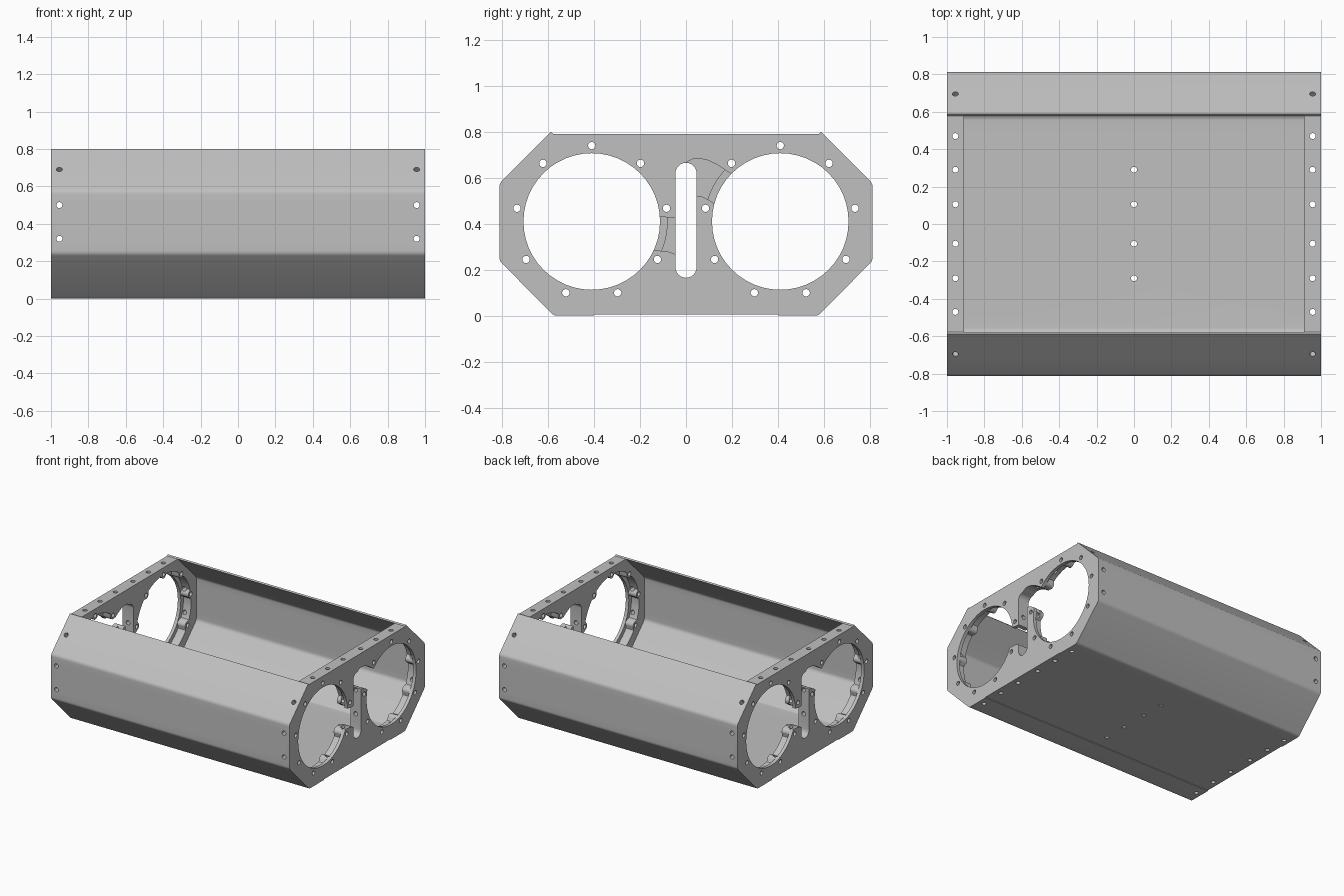
import bpy, bmesh, math
from mathutils import Matrix, Vector

cube = bpy.data.objects.get("Cube")
if cube:
    bpy.data.objects.remove(cube, do_unlink=True)

SHEET = 0.012          # skin thickness
BORE_Y, BORE_Z = 0.41, 0.41
BORE_R, SCREW_R, HOLE_R = 0.297, 0.33, 0.016
END_IN = 0.91          # inner face of the end plates
SCREW_ANGLES = [math.radians(90 + 40 * i) for i in range(9)]

metal = bpy.data.materials.new("light grey metal")
grey = (0.527, 0.527, 0.527, 1.0)
metal.use_nodes = True
metal.diffuse_color = grey
metal.node_tree.nodes["Principled BSDF"].inputs["Base Color"].default_value = grey


def add_prism(bm, points, x0, x1):
    """Closed (y, z) outline extruded along x."""
    a = [bm.verts.new((x0, y, z)) for y, z in points]
    b = [bm.verts.new((x1, y, z)) for y, z in points]
    n = len(points)
    bm.faces.new(a)
    bm.faces.new(b[::-1])
    for i in range(n):
        j = (i + 1) % n
        bm.faces.new((a[i], b[i], b[j], a[j]))


def add_drill(bm, centre, direction, length):
    rot = Vector(direction).to_track_quat('Z', 'Y').to_matrix().to_4x4()
    bmesh.ops.create_cone(bm, cap_ends=True, segments=16, radius1=HOLE_R,
                          radius2=HOLE_R, depth=length,
                          matrix=Matrix.Translation(centre) @ rot)


def finish(bm, name):
    bmesh.ops.recalc_face_normals(bm, faces=bm.faces[:])
    mesh = bpy.data.meshes.new(name)
    bm.to_mesh(mesh)
    bm.free()
    mesh.materials.append(metal)
    obj = bpy.data.objects.new(name, mesh)
    bpy.context.collection.objects.link(obj)
    return obj


def cut(obj, fill):
    """Subtract the solids that fill(bm) creates."""
    bm = bmesh.new()
    fill(bm)
    cutter = finish(bm, "cutter")
    cutter.hide_render = True
    mod = obj.modifiers.new("cut", 'BOOLEAN')
    mod.operation, mod.solver, mod.object = 'DIFFERENCE', 'EXACT', cutter
    dg = bpy.context.evaluated_depsgraph_get()
    mesh = bpy.data.meshes.new_from_object(obj.evaluated_get(dg))
    obj.modifiers.clear()
    obj.data = mesh
    bpy.data.objects.remove(cutter, do_unlink=True)


def circle(cy, cz, r, n=48):
    return [(cy + r * math.cos(2 * math.pi * i / n),
             cz + r * math.sin(2 * math.pi * i / n)) for i in range(n)]


def section(t):
    """Open octagonal section offset inward by t, with softened bends."""
    m = t * math.tan(math.pi / 8)
    e = t * math.sqrt(0.5)
    half = [(0.587 - e, 0.8 - e), (0.812 - t, 0.575 - m),
            (0.812 - t, 0.24 + m), (0.575 - m, t)]
    pts = half + [(-y, z) for y, z in reversed(half)]
    out = [pts[0]]
    for p, c, n in zip(pts, pts[1:], pts[2:]):
        p, c, n = Vector(p), Vector(c), Vector(n)
        a = c + (p - c).normalized() * 0.016
        b = c + (n - c).normalized() * 0.016
        for k in range(5):
            u = k / 4
            out.append(tuple(a * (1 - u) ** 2 + c * 2 * u * (1 - u) + b * u * u))
    return out + [pts[-1]]


# Drill patterns shared by skin and end plates
def vertical_drills(bm):
    for sx in (-1, 0, 1):
        for y in (0.105, 0.29, 0.47)[:3 if sx else 2]:
            for sy in (-1, 1):
                add_drill(bm, (sx * 0.955, sy * y, 0.4), (0, 0, 1), 1.2)


def cross_drills(bm):
    for sx in (-1, 1):
        for z in (0.32, 0.5):
            add_drill(bm, (sx * 0.955, 0, z), (0, 1, 0), 2)


def corner_drills(bm):
    for sx in (-1, 1):
        for sy in (-1, 1):
            add_drill(bm, (sx * 0.955, sy * 0.695, 0.69), (0, sy, 1), 0.12)


# Folded skin: front, floor and back in one bent sheet
bm = bmesh.new()
add_prism(bm, section(0) + section(SHEET)[::-1], -1, 1)
skin = finish(bm, "folded_skin")
recess = [(-0.4, -0.1), (0.4, -0.1), (0.4, 0.005), (-0.4, 0.005)]
cut(skin, lambda b: add_prism(b, recess, -1.1, 1.1))
for drills in (vertical_drills, cross_drills, corner_drills):
    cut(skin, drills)


# End plate cut-outs
def bores(bm):
    for s in (-1, 1):
        add_prism(bm, circle(s * BORE_Y, BORE_Z, BORE_R), 0.8, 1.1)


def pockets(bm):
    """Wider recess behind each bore, leaving a boss round every screw."""
    boss, wide, n = 0.03, 0.328, 216
    for s in (-1, 1):
        pts = []
        for i in range(n):
            a = 2 * math.pi * i / n
            r = wide
            for q in SCREW_ANGLES:
                c, d = math.cos(a - q), SCREW_R * math.sin(a - q)
                if c > 0 and abs(d) < boss:
                    r = min(r, SCREW_R * c - math.sqrt(boss ** 2 - d ** 2))
            pts.append((s * BORE_Y + r * math.cos(a), BORE_Z + r * math.sin(a)))
        add_prism(bm, pts, 0.85, 0.975)


def slot(bm):
    r, low, high = 0.046, 0.211, 0.619
    arc = [math.pi * i / 12 for i in range(13)]
    pts = [(r * math.cos(a), high + r * math.sin(a)) for a in arc]
    pts += [(-r * math.cos(a), low - r * math.sin(a)) for a in arc]
    add_prism(bm, pts, 0.79, 1.12)


def channels(bm):
    upper = [(0, 0.51), (0, 0.665), (0.025, 0.68), (0.05, 0.685), (0.09, 0.678),
             (0.13, 0.66), (0.2, 0.615), (0.25, 0.5), (0.14, 0.475),
             (0.1, 0.503), (0.07, 0.519), (0.045, 0.52)]
    lower = [(0, 0.43), (-0.06, 0.424), (-0.13, 0.435), (-0.2, 0.42),
             (-0.2, 0.3), (-0.13, 0.284), (-0.08, 0.28), (-0.04, 0.265), (0, 0.26)]
    add_prism(bm, upper, 0.78, 1.13)
    add_prism(bm, lower, 0.78, 1.13)


def screw_holes(bm):
    for s in (-1, 1):
        for a in SCREW_ANGLES:
            add_drill(bm, (0.95, s * BORE_Y + SCREW_R * math.cos(a),
                           BORE_Z + SCREW_R * math.sin(a)), (1, 0, 0), 0.4)


# Left end plate, then the right one turned half a revolution
bm = bmesh.new()
add_prism(bm, section(SHEET), END_IN, 1)
left_plate = finish(bm, "left_end_plate")
for tool in (bores, pockets, slot, channels, screw_holes,
             vertical_drills, cross_drills, corner_drills):
    cut(left_plate, tool)
right_plate = left_plate.copy()
right_plate.data = left_plate.data.copy()
right_plate.name = "right_end_plate"
right_plate.data.transform(Matrix.Rotation(math.pi, 4, 'Z'))
bpy.context.collection.objects.link(right_plate)

# Smooth bends and bores, crisp edges
bpy.ops.object.select_all(action='DESELECT')
for obj in (skin, left_plate, right_plate):
    obj.select_set(True)
bpy.context.view_layer.objects.active = skin
bpy.ops.object.shade_smooth_by_angle(angle=math.radians(28))
